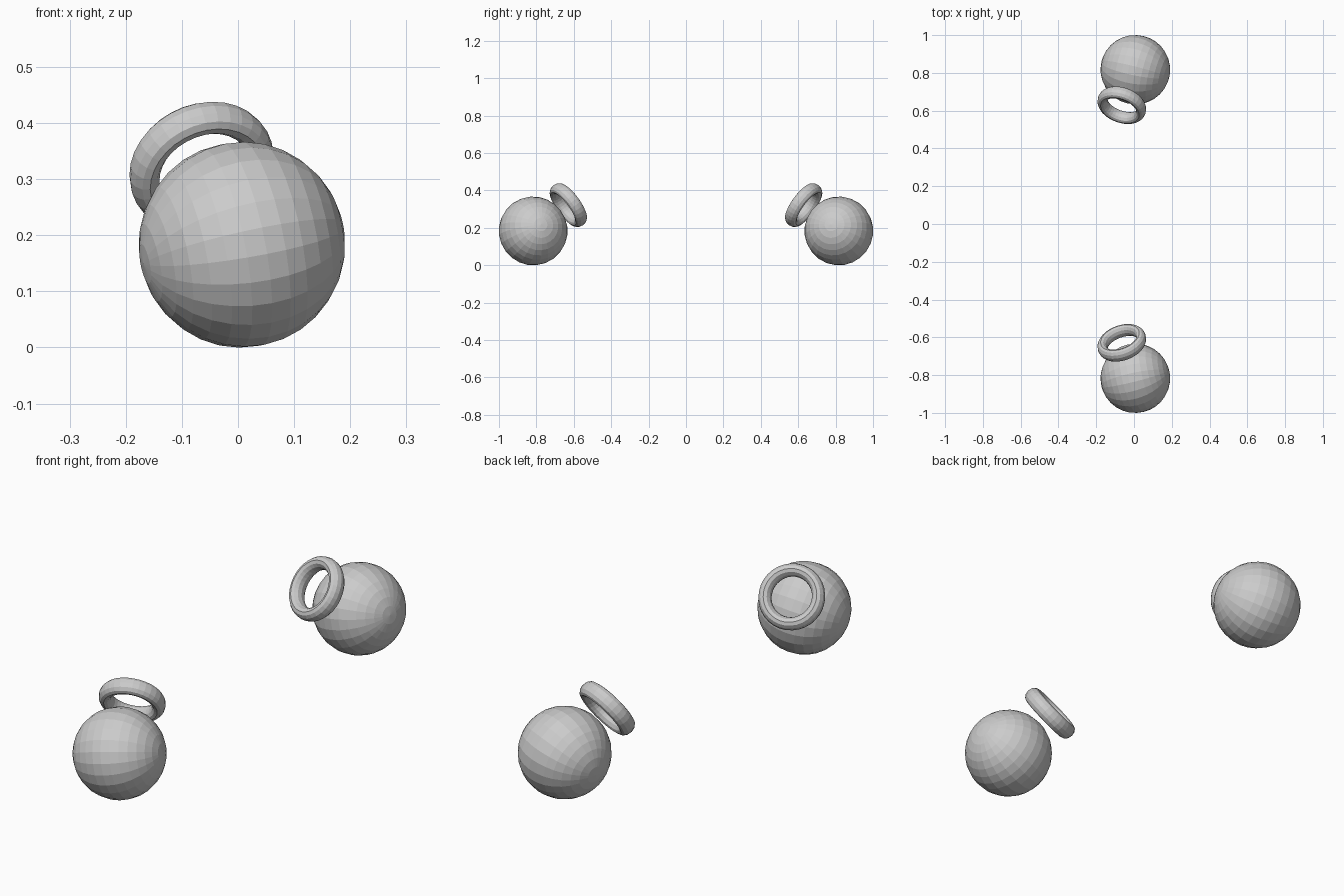
import bpy
from mathutils import Vector, Matrix

if "Cube" in bpy.data.objects:
    bpy.data.objects.remove(bpy.data.objects["Cube"])

BALL = Vector((0.007, -0.817, 0.183))    # front ball centre
RING = Vector((-0.0645, -0.629, 0.321))  # front ring centre

# Shared frame: z looks from ball to ring, x is the ball's pole axis
look = (RING - BALL).normalized()
pole = Vector((0.93, 0.27, 0.22))
pole = (pole - look * pole.dot(look)).normalized()
side = look.cross(pole)
frame = Matrix((pole, side, look)).transposed()
pole_frame = Matrix((look, -side, pole)).transposed()


def place(obj, name, centre, rot, scale=(1, 1, 1)):
    """Bake the placement, then add a mirrored twin at the back."""
    obj.name = "front_" + name
    local = Matrix.Diagonal((*scale, 1))
    obj.data.transform(Matrix.Translation(centre) @ rot.to_4x4() @ local)
    obj.matrix_world = Matrix.Identity(4)
    twin = obj.copy()
    twin.data = obj.data.copy()
    twin.name = "back_" + name
    twin.data.transform(Matrix.Diagonal((1, -1, 1, 1)))
    twin.data.flip_normals()
    bpy.context.collection.objects.link(twin)


# Faceted balls
bpy.ops.mesh.primitive_uv_sphere_add(segments=24, ring_count=16, radius=0.184)
place(bpy.context.object, "ball", BALL, pole_frame)

# Floating rings with an oval tube, deeper along the look direction
bpy.ops.mesh.primitive_torus_add(major_segments=32, minor_segments=12,
                                 major_radius=0.107, minor_radius=0.026)
place(bpy.context.object, "ring", RING, frame, (1, 1, 1.35))
